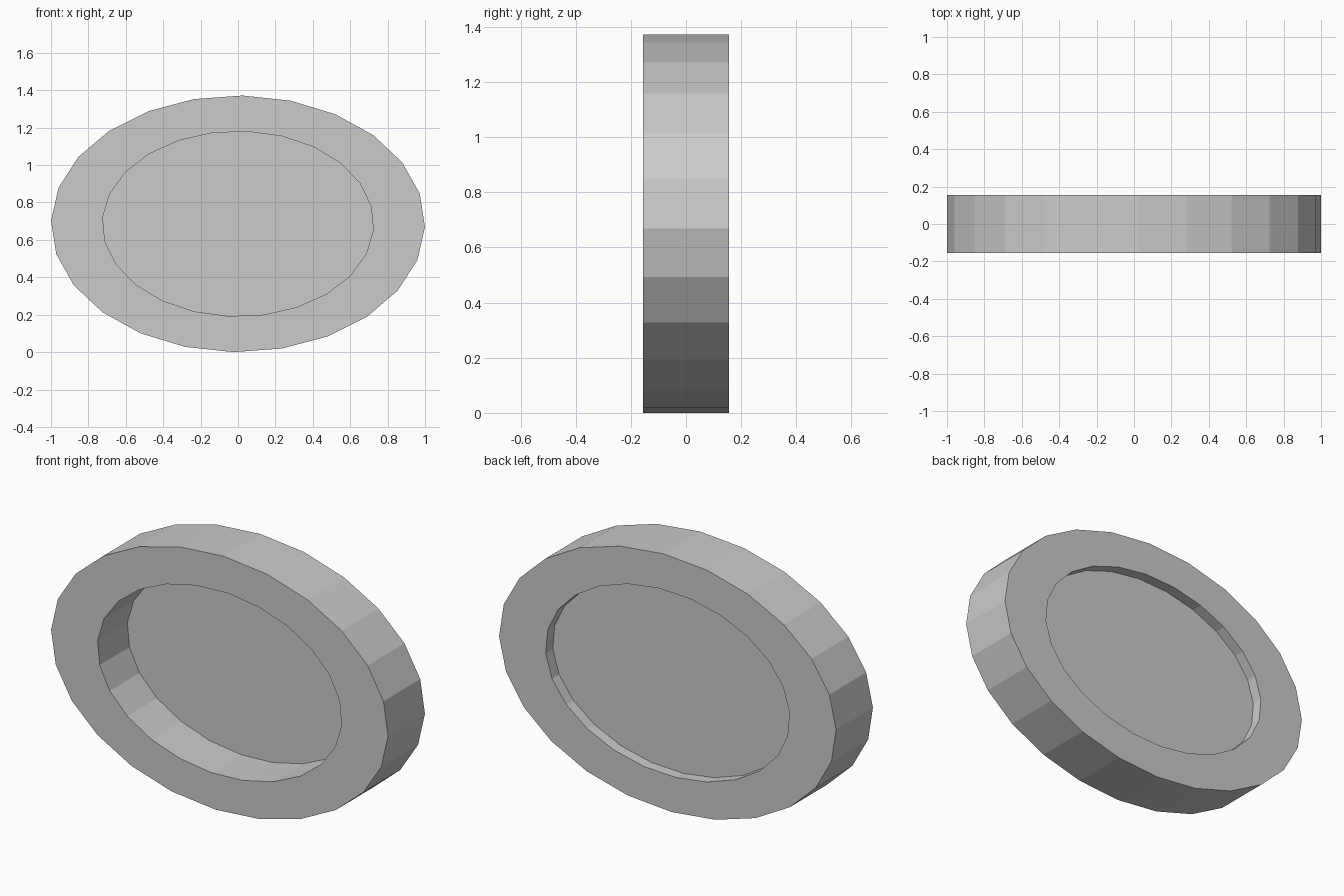
import bpy, bmesh
from math import cos, sin, radians

if "Cube" in bpy.data.objects:
    bpy.data.objects.remove(bpy.data.objects["Cube"])

SIDES = 24
HALF_DEPTH = 0.156
CENTRE_Z = 0.686


def ellipse(bm, rx, rz, y, turn):
    """Loop of vertices on an ellipse facing the y axis."""
    angles = [radians(360 * i / SIDES + turn) for i in range(SIDES)]
    return [bm.verts.new((rx * cos(a), y, CENTRE_Z + rz * sin(a))) for a in angles]


def finish(bm, name):
    bmesh.ops.recalc_face_normals(bm, faces=bm.faces)
    mesh = bpy.data.meshes.new(name)
    bm.to_mesh(mesh)
    bm.free()
    obj = bpy.data.objects.new(name, mesh)
    bpy.context.collection.objects.link(obj)
    return obj


# Oval frame: outer and inner walls joined by flat front and back rims
bm = bmesh.new()
loops = [
    ellipse(bm, 1.0, 0.686, -HALF_DEPTH, -1.4),
    ellipse(bm, 1.0, 0.686, HALF_DEPTH, -1.4),
    ellipse(bm, 0.725, 0.495, HALF_DEPTH, -4.0),
    ellipse(bm, 0.725, 0.495, -HALF_DEPTH, -4.0),
]
for k in range(4):
    a, b = loops[k], loops[(k + 1) % 4]
    for i in range(SIDES):
        j = (i + 1) % SIDES
        bm.faces.new((a[i], a[j], b[j], b[i]))
finish(bm, "oval_frame")

# Thin pane set deep in the frame, close to the back
bm = bmesh.new()
bm.faces.new(ellipse(bm, 0.725, 0.495, 0.096, -4.0))
finish(bm, "pane")
